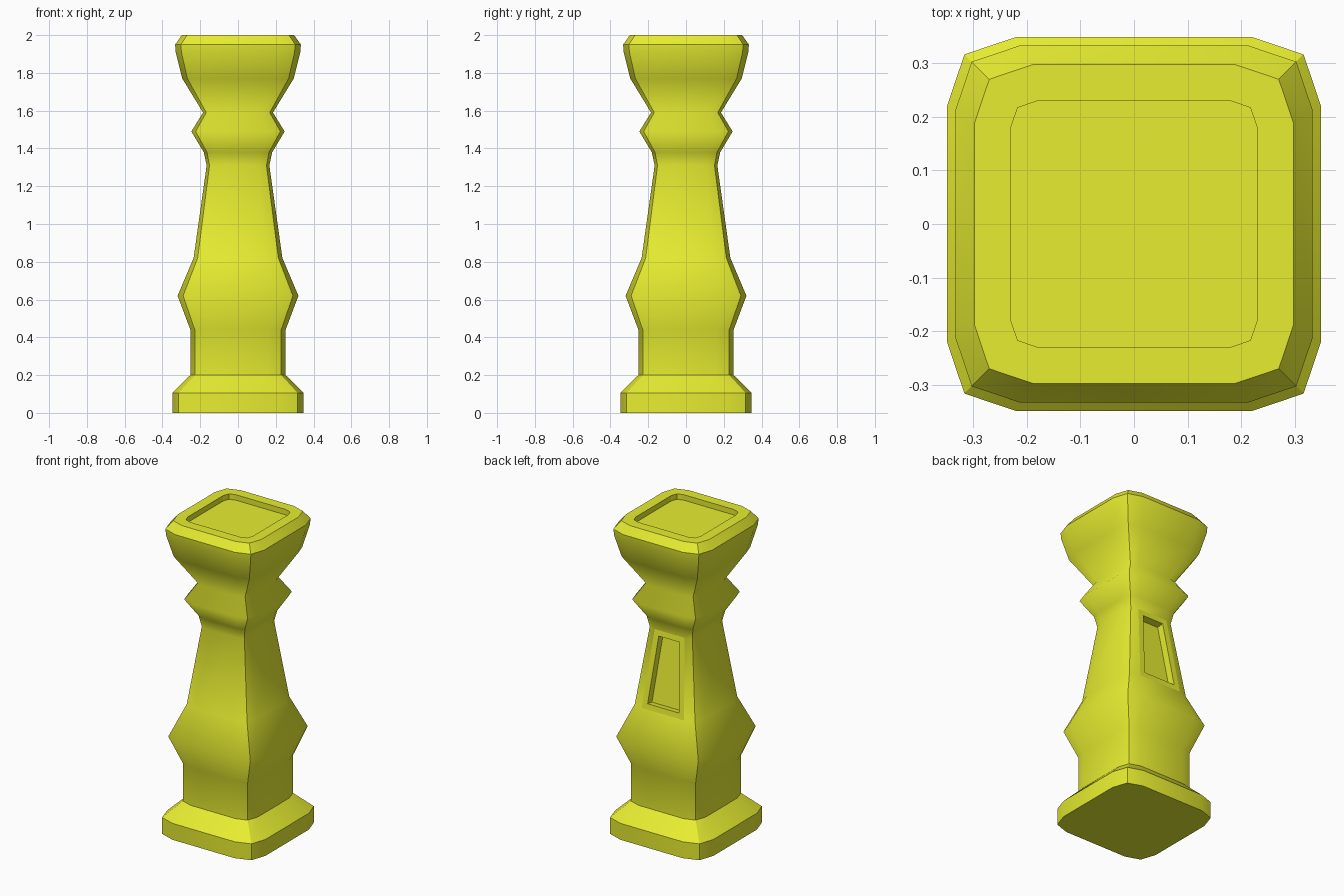
import bpy, bmesh

if "Cube" in bpy.data.objects:
    bpy.data.objects.remove(bpy.data.objects["Cube"])

# Profile of the pillar: (height, half width)
PROFILE = [(0, .348), (.105, .348), (.2, .252), (.44, .252), (.62, .32), (.82, .235),
           (1.31, .166), (1.38, .181), (1.49, .247), (1.59, .185), (1.77, .295),
           (1.91, .33), (1.95, .333), (2.0, .297)]
SHARP_RINGS = {0, 1, 2, 12, 13}


def section(r):
    """Square with softly bevelled corners, three points per corner."""
    pts = []
    x, y = 1, 0
    for _ in range(4):
        for a, b in ((1, .635), (.908, .908), (.635, 1)):
            pts.append((r * (a * x - b * y), r * (a * y + b * x)))
        x, y = -y, x
    return pts


bm = bmesh.new()
rings = [[bm.verts.new((x, y, z)) for x, y in section(r)] for z, r in PROFILE]

# Walls, caps
panel = None
for k in range(len(rings) - 1):
    lo, hi = rings[k], rings[k + 1]
    for i in range(12):
        j = (i + 1) % 12
        f = bm.faces.new((lo[i], lo[j], hi[j], hi[i]))
        f.smooth = True
        if k == 5 and i == 2:      # flat of the tapered shaft on the back
            panel = f
bm.faces.new(rings[0][::-1])
top = bm.faces.new(rings[-1])

# Crisp corner lines and mouldings
for k, ring in enumerate(rings):
    for i in range(12):
        if k in SHARP_RINGS:
            bm.edges.get((ring[i], ring[(i + 1) % 12])).smooth = False
        if i % 3 == 1 and k + 1 < len(rings):
            bm.edges.get((ring[i], rings[k + 1][i])).smooth = False


def recess(face, margin, depth):
    """Inset a face, then sink it straight in."""
    face.smooth = False
    face.normal_update()
    n = face.normal.copy()
    frame = bmesh.ops.inset_region(bm, faces=[face], thickness=margin, use_even_offset=True)
    walls = bmesh.ops.inset_region(bm, faces=[face], thickness=0.0, use_even_offset=True)
    for f in frame["faces"] + walls["faces"]:
        f.smooth = False
    for v in face.verts:
        v.co -= n * depth


recess(top, .067, .035)      # dished top
recess(panel, .035, .045)    # panel on the back of the shaft
bm.normal_update()

mesh = bpy.data.meshes.new("pillar")
bm.to_mesh(mesh)
bm.free()
pillar = bpy.data.objects.new("pillar", mesh)
bpy.context.collection.objects.link(pillar)

mat = bpy.data.materials.new("yellow")
mat.diffuse_color = (.8, .85, .03, 1)
mat.use_nodes = True
mat.node_tree.nodes["Principled BSDF"].inputs["Base Color"].default_value = mat.diffuse_color
mesh.materials.append(mat)
